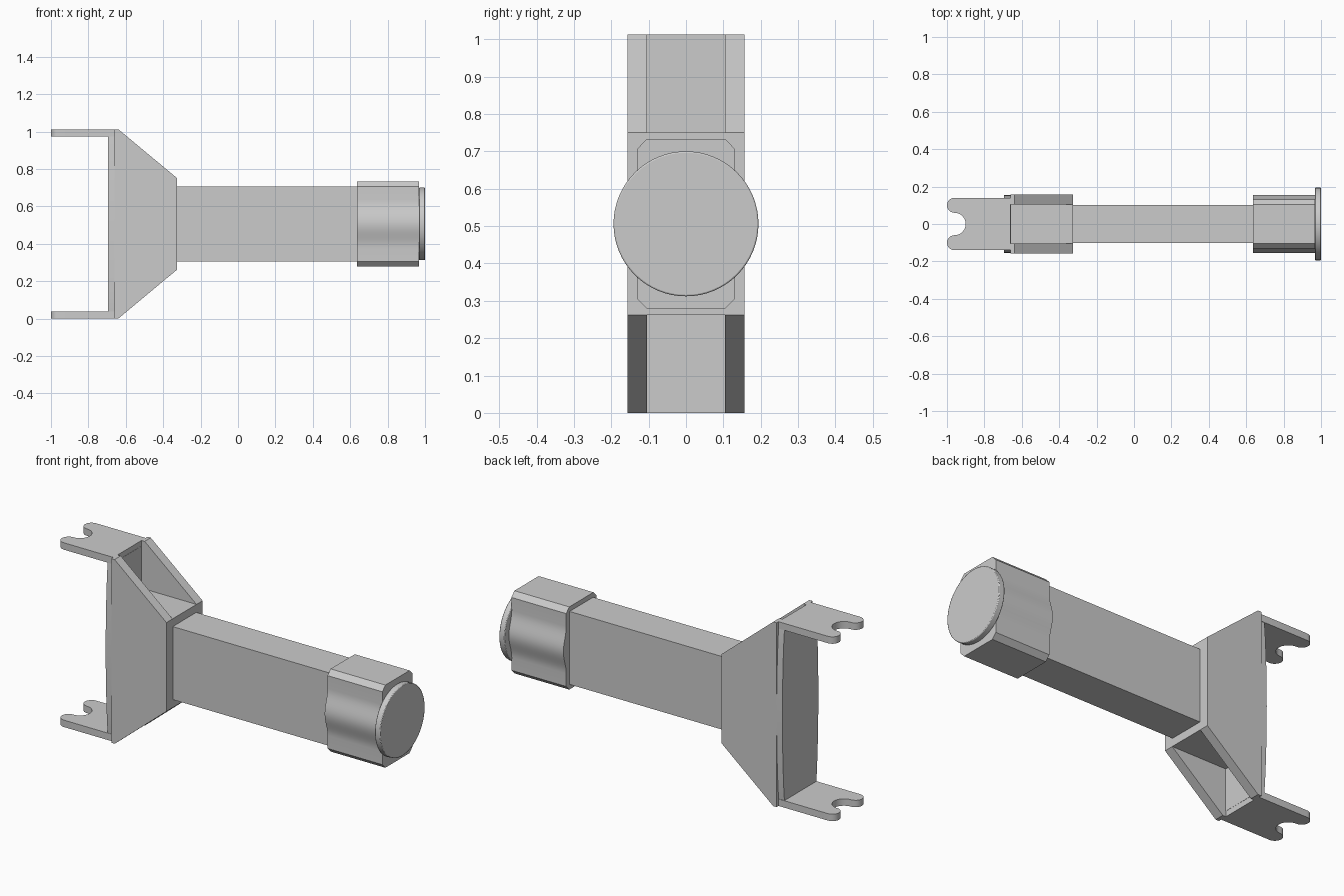
import bpy, bmesh, math
from mathutils import Vector

if "Cube" in bpy.data.objects:
    bpy.data.objects.remove(bpy.data.objects["Cube"])

CZ = 0.506  # height of the arm axis


def prism(name, pts, to3d, push, smooth=False):
    """Extrude a closed 2D profile along a vector."""
    bm = bmesh.new()
    face = bm.faces.new([bm.verts.new(to3d(a, b)) for a, b in pts])
    ext = bmesh.ops.extrude_face_region(bm, geom=[face])
    vs = [g for g in ext['geom'] if isinstance(g, bmesh.types.BMVert)]
    bmesh.ops.translate(bm, verts=vs, vec=Vector(push))
    bmesh.ops.recalc_face_normals(bm, faces=bm.faces)
    me = bpy.data.meshes.new(name)
    bm.to_mesh(me)
    bm.free()
    ob = bpy.data.objects.new(name, me)
    bpy.context.collection.objects.link(ob)
    if smooth:
        bpy.ops.object.select_all(action='DESELECT')
        bpy.context.view_layer.objects.active = ob
        ob.select_set(True)
        bpy.ops.object.shade_smooth_by_angle(angle=math.radians(25))
    return ob


def box(name, x0, x1, y, z0, z1):
    return prism(name, [(-y, z0), (y, z0), (y, z1), (-y, z1)],
                 lambda a, b: (x0, a, b), (x1 - x0, 0, 0))


def arc(cx, cy, r, a0, a1, n=12):
    return [(cx + r * math.cos(math.radians(a0 + (a1 - a0) * i / n)),
             cy + r * math.sin(math.radians(a0 + (a1 - a0) * i / n))) for i in range(n + 1)]


# main arm and the solid socket it leaves
box("arm", -0.67, 0.66, 0.102, 0.306, 0.707)
box("arm_socket", -0.66, -0.325, 0.106, 0.262, 0.75)

# tapering side plates
plate = [(-0.66, 0), (-0.64, 0), (-0.325, 0.262), (-0.325, 0.75), (-0.64, 1.012), (-0.66, 1.012)]
for name, y in (("side_plate_front", -0.157), ("side_plate_back", 0.104)):
    prism(name, plate, lambda a, b, y=y: (a, y, b), (0, 0.053, 0))

# back plate, gently bowed wider at mid height
N = 20
edge = [(0.137 + 0.019 * math.sin(math.pi * i / N) ** 0.7, 0.03 + 0.952 * i / N) for i in range(N + 1)]
prism("back_plate", edge + [(-y, z) for y, z in reversed(edge)],
      lambda a, b: (-0.695, a, b), (0.037, 0, 0), True)

# forked lugs at top and bottom
tip = arc(-0.96, 0.1, 0.04, 90, 270)
slot = arc(-0.96, 0, 0.06, 90, -90, 20)
tip2 = arc(-0.96, -0.1, 0.04, 90, 270)
fork = [(-0.659, 0.14)] + tip + slot[1:-1] + tip2 + [(-0.659, -0.14)]
for name, z in (("fork_top", 0.974), ("fork_bottom", 0.0)):
    prism(name, fork, lambda a, b, z=z: (a, b, z), (0, 0, 0.038), True)

# end housing: chamfered block with a rounded swelling on each side
right = [(0.105, -0.227), (0.131, -0.2)]
right += [(0.131 + 0.025 * (0.5 + 0.5 * math.cos(math.pi * t / 8)), 0.13 * t / 8) for t in range(-8, 9)]
right += [(0.131, 0.2), (0.105, 0.227)]
prism("end_housing", right + [(-y, z) for y, z in reversed(right)],
      lambda a, b: (0.636, a, CZ + b), (0.333, 0, 0), True)

# round end cap
cap = prism("end_cap", arc(0, CZ, 0.194, 0, 360, 64)[:-1],
            lambda a, b: (0.967, a, b), (0.033, 0, 0), True)
bev = cap.modifiers.new("edge", 'BEVEL')
bev.width = 0.004
bev.segments = 2
bev.limit_method = 'ANGLE'
